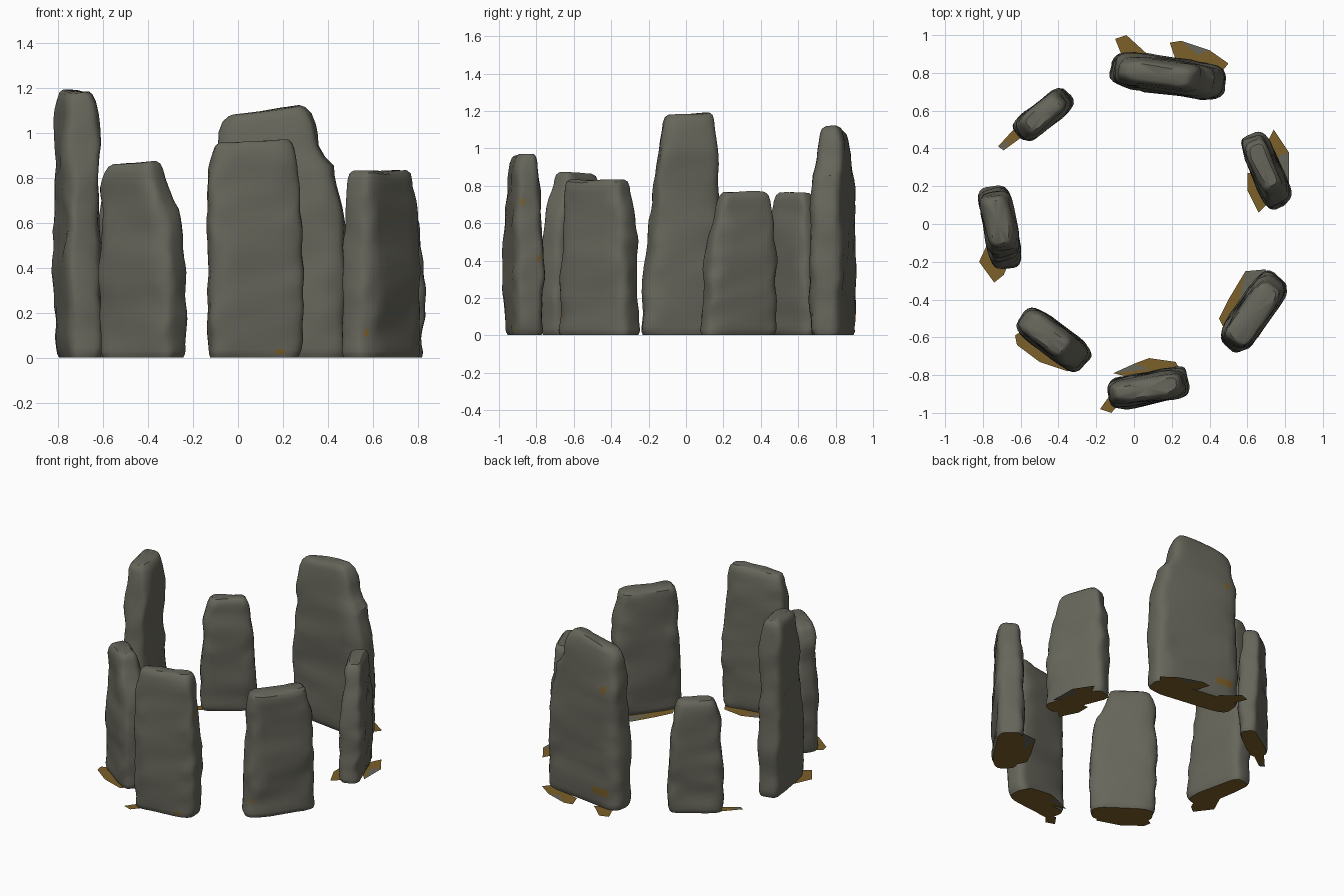
import bpy, bmesh, math
from mathutils import Vector, Matrix, noise

cube = bpy.data.objects.get("Cube")
if cube:
    bpy.data.objects.remove(cube, do_unlink=True)


def make_material(name, rgb):
    mat = bpy.data.materials.new(name)
    mat.use_nodes = True
    mat.diffuse_color = (*rgb, 1)
    bsdf = mat.node_tree.nodes["Principled BSDF"]
    bsdf.inputs["Base Color"].default_value = (*rgb, 1)
    bsdf.inputs["Roughness"].default_value = 0.9
    return mat


STONE = make_material("grey stone", (0.135, 0.132, 0.105))
EARTH = make_material("brown earth", (0.2, 0.116, 0.022))
SIDES, ROWS = 28, 24


def finish(name, bm):
    mesh = bpy.data.meshes.new(name)
    bm.to_mesh(mesh)
    bm.free()
    mesh.materials.append(STONE)
    mesh.materials.append(EARTH)
    obj = bpy.data.objects.new(name, mesh)
    bpy.context.collection.objects.link(obj)
    return obj


def sample(profile, z):
    """Interpolate (left end, right end, thickness) at a height."""
    for low, high in zip(profile, profile[1:]):
        if z <= high[0]:
            t = max(0, (z - low[0]) / (high[0] - low[0]))
            return [a + (b - a) * t for a, b in zip(low[1:], high[1:])]
    return profile[-1][1:]


def signed_power(value, power):
    return math.copysign(abs(value) ** power, value)


def fan(bm, ring):
    """Fill a ring with triangles facing up around its middle."""
    hub = bm.verts.new(sum((v.co for v in ring), Vector()) / len(ring))
    return [bm.faces.new((a, b, hub)) for a, b in zip(ring, ring[1:] + ring[:1])]


def standing_stone(name, centre, degrees, height, slope, profile, spots=()):
    """Loft rounded slab sections upward, roughen them, cap the top, lay a soil bed."""
    bm = bmesh.new()
    place = Matrix.Translation((*centre, 0)) @ Matrix.Rotation(math.radians(degrees), 4, "Z")
    shoulder = height - 0.04
    levels = [(0.003, 0.88), (0.02, 0.97)]
    levels += [(shoulder * i / ROWS, 1.0) for i in range(1, ROWS + 1)]
    levels += [(height - 0.012, 0.9), (height, 0.68)]
    rings = []
    for z, inset in levels:
        left, right, thick = sample(profile, z)
        mid, half = (left + right) / 2, (right - left) / 2
        ring = []
        for i in range(SIDES):
            a = math.tau * (i + 0.5) / SIDES
            u = mid + (half - thick * (1 - inset) / 2) * signed_power(math.cos(a), 0.42)
            v = thick / 2 * inset * signed_power(math.sin(a), 0.5)
            point = place @ Vector((u, v, z + slope * u * (z / height) ** 4))
            # broad dents and finer chips; the foot stays level
            push = noise.noise_vector(point * 4) * 0.014 + noise.noise_vector(point * 10) * 0.012
            push.z *= 0.8 if z > 0.05 else 0
            ring.append(bm.verts.new(point + push))
        rings.append(ring)
    for low, high in zip(rings, rings[1:]):
        for i in range(SIDES):
            j = (i + 1) % SIDES
            bm.faces.new((low[i], low[j], high[j], high[i]))
    fan(bm, rings[-1])
    # small earthy stains on the faces nearest to each spot
    for spot in spots:
        target = Vector(spot)
        stained = min(bm.faces, key=lambda f: (f.calc_center_median() - target).length)
        stained.material_index = 1
    for face in fan(bm, rings[0]):
        face.material_index = 1
    obj = finish(name, bm)
    bpy.ops.object.select_all(action="DESELECT")
    obj.select_set(True)
    bpy.context.view_layer.objects.active = obj
    bpy.ops.object.shade_smooth_by_angle(angle=math.radians(38))


def earth_patch(name, outline, stony=()):
    """Ragged sheet of soil beside a stone; the wedges ending at stony corners are grey."""
    bm = bmesh.new()
    points = [Vector((x, y, 0.002)) for x, y in outline]
    middle = sum(points, Vector()) / len(points)
    order = sorted(range(len(points)),
                   key=lambda i: math.atan2(points[i].y - middle.y, points[i].x - middle.x))
    ring = [bm.verts.new(points[i]) for i in order]
    for i, face in zip(order, fan(bm, ring)):
        face.material_index = int(i not in stony)
    finish(name, bm)


# Profiles: height, left end, right end, thickness
standing_stone("back_stone", (0.185, 0.785), -8, 1.11, 0.12, [
    (0, -0.3, 0.3, 0.19), (0.4, -0.31, 0.3, 0.2), (0.6, -0.3, 0.285, 0.19),
    (0.86, -0.28, 0.24, 0.18), (0.91, -0.27, 0.175, 0.17), (1.05, -0.26, 0.155, 0.14),
    (1.11, -0.23, 0.11, 0.12)],
    [(0, 0.9, 0.8), (0, 0.9, 0.1), (0.05, 0.9, 0.1)])

standing_stone("back_right_stone", (-0.48, 0.58), 39, 0.77, 0, [
    (0, -0.17, 0.17, 0.12), (0.3, -0.17, 0.17, 0.14), (0.55, -0.15, 0.15, 0.14),
    (0.77, -0.12, 0.12, 0.11)])

standing_stone("right_stone", (-0.708, -0.025), -79, 1.18, -0.08, [
    (0, -0.215, 0.215, 0.16), (0.4, -0.22, 0.19, 0.17), (0.7, -0.2, 0.15, 0.16),
    (1, -0.19, 0.12, 0.17), (1.18, -0.18, 0.09, 0.13)])

standing_stone("front_right_stone", (-0.425, -0.61), -37, 0.87, 0.05, [
    (0, -0.2, 0.21, 0.17), (0.4, -0.205, 0.21, 0.17), (0.66, -0.2, 0.175, 0.16),
    (0.75, -0.2, 0.12, 0.15), (0.87, -0.18, 0.09, 0.13)])

standing_stone("front_stone", (0.075, -0.87), 9, 0.96, 0.03, [
    (0, -0.215, 0.205, 0.16), (0.45, -0.205, 0.215, 0.17), (0.6, -0.205, 0.2, 0.16),
    (0.85, -0.2, 0.19, 0.13), (0.96, -0.18, 0.175, 0.1)],
    [(0.2, -0.94, 0.02), (0.28, -0.86, 0.73), (0.29, -0.78, 0.4)])

standing_stone("front_left_stone", (0.635, -0.465), 55, 0.83, 0, [
    (0, -0.225, 0.225, 0.18), (0.3, -0.22, 0.22, 0.18), (0.6, -0.21, 0.21, 0.17),
    (0.83, -0.19, 0.18, 0.14)],
    [(0.56, -0.65, 0.12)])

standing_stone("left_stone", (0.7, 0.285), -68, 0.76, -0.04, [
    (0, -0.2, 0.2, 0.15), (0.4, -0.2, 0.19, 0.16), (0.6, -0.19, 0.15, 0.14),
    (0.76, -0.17, 0.1, 0.11)])

# Soil around the feet
earth_patch("back_soil_tip", [(-0.1, 0.98), (-0.04, 1), (0.07, 0.9), (0, 0.86), (-0.06, 0.88)])
earth_patch("back_soil_band", [(0.19, 0.96), (0.25, 0.97), (0.4, 0.92), (0.5, 0.85),
                               (0.46, 0.8), (0.22, 0.87)], stony=[2])
earth_patch("back_right_soil", [(-0.72, 0.41), (-0.69, 0.39), (-0.58, 0.47), (-0.62, 0.52)],
            stony=[0])
earth_patch("left_soil_outer", [(0.74, 0.5), (0.82, 0.38), (0.82, 0.2), (0.73, 0.3),
                                (0.7, 0.42)], stony=[2])
earth_patch("left_soil_inner", [(0.6, 0.27), (0.6, 0.18), (0.66, 0.06), (0.72, 0.12),
                                (0.66, 0.27)])
earth_patch("front_left_soil", [(0.45, -0.5), (0.5, -0.4), (0.59, -0.25), (0.7, -0.24),
                                (0.6, -0.44), (0.5, -0.6)], stony=[3])
earth_patch("front_soil_band", [(-0.11, -0.79), (0, -0.74), (0.08, -0.71), (0.22, -0.73),
                                (0.26, -0.8), (0.05, -0.83)], stony=[1])
earth_patch("front_soil_tip", [(-0.18, -0.98), (-0.12, -1), (-0.06, -0.93), (-0.13, -0.91)])
earth_patch("front_right_soil", [(-0.63, -0.59), (-0.62, -0.64), (-0.5, -0.73), (-0.35, -0.78),
                                 (-0.3, -0.72), (-0.55, -0.54)])
earth_patch("right_soil", [(-0.76, -0.07), (-0.82, -0.2), (-0.74, -0.31), (-0.69, -0.27),
                           (-0.66, -0.2)])
